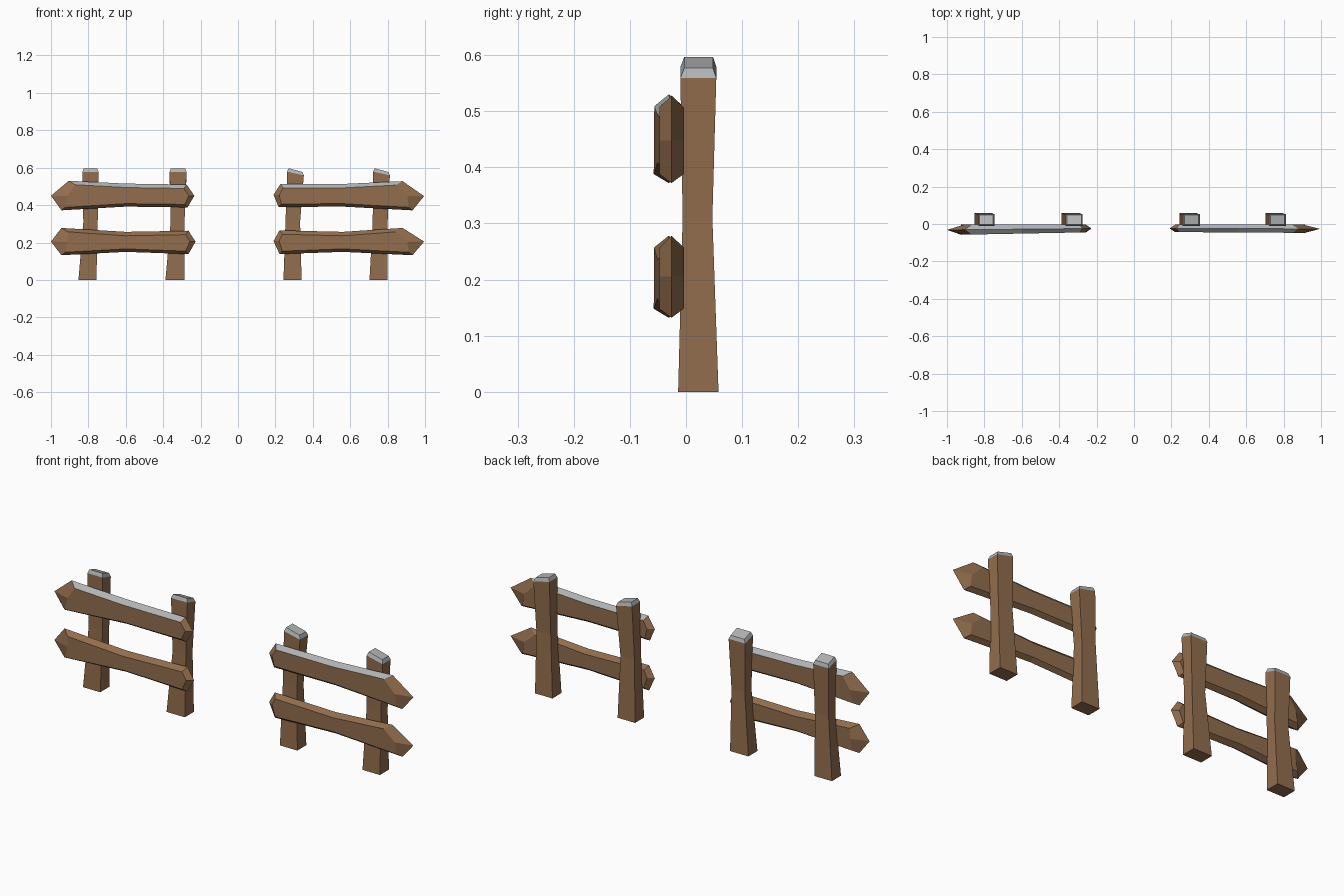
import bpy, bmesh

cube = bpy.data.objects.get("Cube")
if cube:
    bpy.data.objects.remove(cube, do_unlink=True)


def material(name, rgb):
    m = bpy.data.materials.new(name)
    m.use_nodes = True
    m.diffuse_color = (*rgb, 1)
    m.node_tree.nodes["Principled BSDF"].inputs["Base Color"].default_value = (*rgb, 1)
    return m


WOOD = material("brown wood", (0.29, 0.155, 0.075))
SNOW = material("pale grey snow", (0.44, 0.45, 0.46))


def finish(name, bm):
    bmesh.ops.recalc_face_normals(bm, faces=bm.faces)
    mesh = bpy.data.meshes.new(name)
    bm.to_mesh(mesh)
    bm.free()
    mesh.materials.append(WOOD)
    mesh.materials.append(SNOW)
    obj = bpy.data.objects.new(name, mesh)
    bpy.context.collection.objects.link(obj)


def skin(bm, rings):
    """Join successive rings with quads and cap both ends."""
    loops = [[bm.verts.new(p) for p in ring] for ring in rings]
    n = len(loops[0])
    sides = []
    for a, b in zip(loops, loops[1:]):
        sides.append([bm.faces.new((a[i], a[(i + 1) % n], b[(i + 1) % n], b[i]))
                      for i in range(n)])
    return sides, bm.faces.new(loops[0]), bm.faces.new(loops[-1])


def rail(name, tip, corner, mid, blunt, end, front_y, snowy):
    """Board with a bevelled outline: long point at tip, short point at end.
    corner, mid and blunt are (x top, z top, x bottom, z bottom)."""
    s = 1 if end[0] > tip[0] else -1
    outline = [tip, corner[:2], mid[:2], blunt[:2], end, blunt[2:], mid[2:], corner[2:]]
    shift_x = [0.09, 0.035, 0, -0.015, -0.03, -0.015, 0, 0.02]
    shift_z = [0, -0.021, -0.021, -0.021, 0, 0.016, 0.016, 0.016]
    inner = [(x + s * dx, z + dz) for (x, z), dx, dz in zip(outline, shift_x, shift_z)]

    def front(x):
        t = (x - tip[0]) / (end[0] - tip[0])
        return front_y[0] + t * (front_y[1] - front_y[0])

    bm = bmesh.new()
    sides, _, _ = skin(bm, [
        [(x, front(x), z) for x, z in inner],
        [(x, front(x) / 2 - 0.002, z) for x, z in outline],
        [(x, -0.004, z) for x, z in inner]])
    if snowy:  # snow lies along both upper bevels
        for band in sides:
            for i in (1, 2):
                band[i].material_index = 1
    finish(name, bm)


def post(name, base, waist, top, tilt_x, tilt_y):
    """Square post with a narrow waist and a tilted, bevelled snow cap."""
    def ring(xs, ys, z, tx=0, ty=0):
        return [(xs[i], ys[j], z + tx * (i - 0.5) + ty * (j - 0.5))
                for i, j in ((0, 0), (1, 0), (1, 1), (0, 1))]
    inset = 0.007
    lid = (top[0] + inset, top[1] - inset)
    bm = bmesh.new()
    sides, _, cap = skin(bm, [
        ring(base, (-0.014, 0.058), 0),
        ring(waist, (-0.006, 0.047), 0.31),
        ring(top, (-0.010, 0.054), 0.569, tilt_x, tilt_y),
        ring(lid, (-0.003, 0.048), 0.587, tilt_x, tilt_y)])
    for f in sides[-1] + [cap]:
        f.material_index = 1
    finish(name, bm)


# Right-hand fence section (-x)
rail("right_upper_rail", (-1, 0.45), (-0.905, 0.53, -0.944, 0.372),
     (-0.6, 0.515, -0.6, 0.392), (-0.275, 0.51, -0.27, 0.388), (-0.233, 0.45),
     (-0.059, -0.044), True)
rail("right_lower_rail", (-1, 0.205), (-0.944, 0.278, -0.944, 0.132),
     (-0.6, 0.257, -0.6, 0.15), (-0.265, 0.263, -0.265, 0.138), (-0.227, 0.205),
     (-0.059, -0.044), False)
post("right_outer_post", (-0.853, -0.757), (-0.827, -0.75), (-0.832, -0.746), 0, -0.018)
post("right_inner_post", (-0.388, -0.286), (-0.36, -0.286), (-0.366, -0.275), 0, -0.018)

# Left-hand fence section (+x)
rail("left_upper_rail", (0.995, 0.448), (0.88, 0.528, 0.933, 0.372),
     (0.56, 0.513, 0.56, 0.392), (0.227, 0.513, 0.217, 0.39), (0.19, 0.455),
     (-0.048, -0.043), True)
rail("left_lower_rail", (0.995, 0.205), (0.88, 0.278, 0.933, 0.132),
     (0.56, 0.257, 0.56, 0.15), (0.222, 0.265, 0.222, 0.138), (0.19, 0.208),
     (-0.048, -0.043), False)
post("left_inner_post", (0.243, 0.34), (0.254, 0.332), (0.263, 0.352), -0.02, 0)
post("left_outer_post", (0.703, 0.8), (0.72, 0.8), (0.723, 0.812), -0.02, 0)
